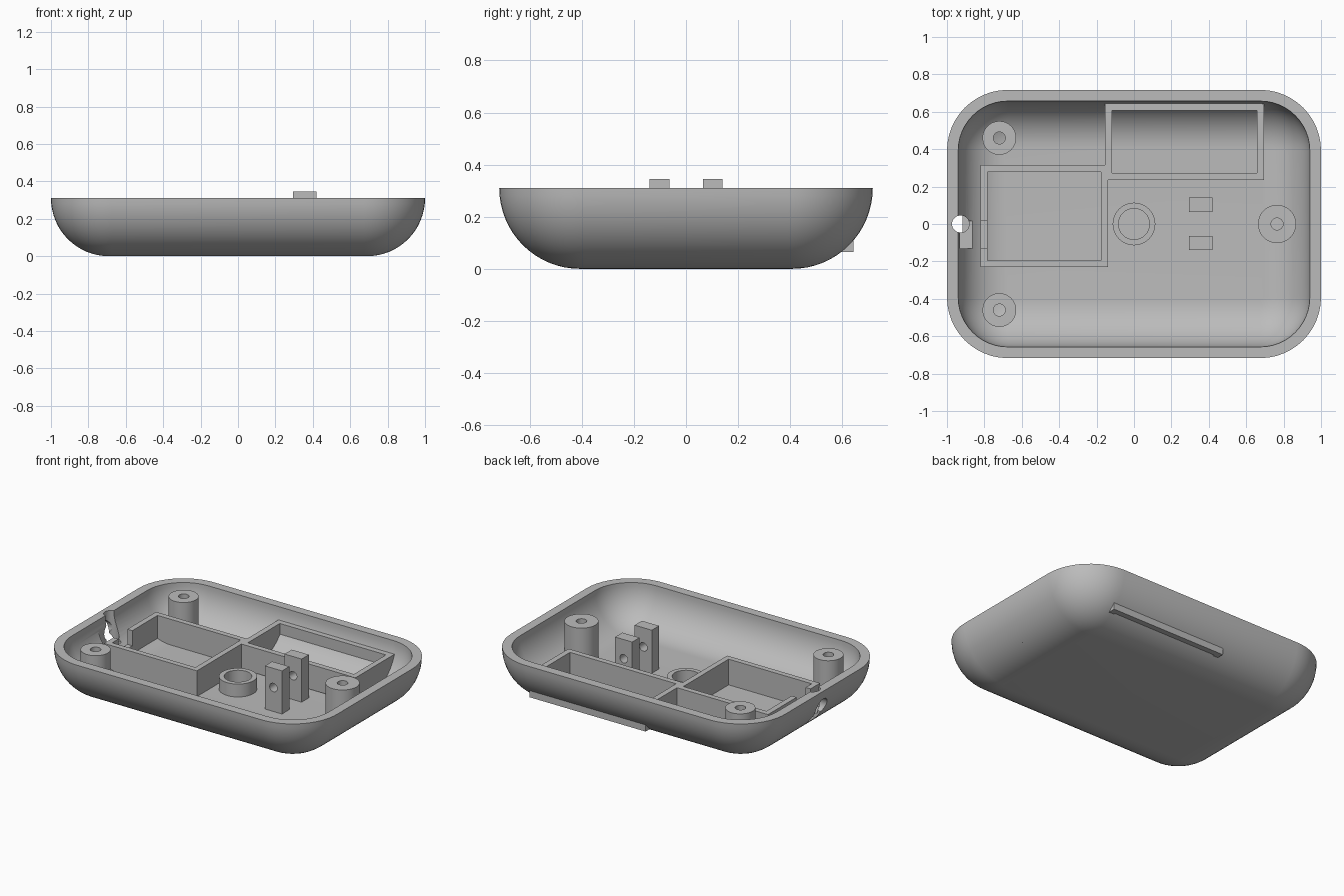
import bpy, bmesh, math
from mathutils import Matrix, Vector

if "Cube" in bpy.data.objects:
    bpy.data.objects.remove(bpy.data.objects["Cube"], do_unlink=True)

grey = bpy.data.materials.new("plain_grey")
grey.use_nodes = True
COLOUR = (0.5, 0.5, 0.5, 1)
grey.diffuse_color = COLOUR
grey.node_tree.nodes["Principled BSDF"].inputs["Base Color"].default_value = COLOUR


def make(name, bm):
    bmesh.ops.recalc_face_normals(bm, faces=bm.faces)
    mesh = bpy.data.meshes.new(name)
    bm.to_mesh(mesh)
    bm.free()
    mesh.materials.append(grey)
    obj = bpy.data.objects.new(name, mesh)
    bpy.context.collection.objects.link(obj)
    return obj


def loft(name, rings, closed=False):
    """Skin a list of equal point rings; cap the ends or close into a loop."""
    bm = bmesh.new()
    loops = [[bm.verts.new(p) for p in ring] for ring in rings]
    n = len(loops[0])
    pairs = list(zip(loops, loops[1:]))
    if closed:
        pairs.append((loops[-1], loops[0]))
    else:
        bm.faces.new(loops[0])
        bm.faces.new(loops[-1])
    for a, b in pairs:
        for i in range(n):
            j = (i + 1) % n
            bm.faces.new((a[i], a[j], b[j], b[i]))
    return make(name, bm)


def box(name, x0, x1, y0, y1, z0, z1):
    return loft(name, [[(x0, y0, z), (x1, y0, z), (x1, y1, z), (x0, y1, z)] for z in (z0, z1)])


def frame(name, x0, x1, y0, y1, wall, z0, z1):
    """Open rectangular wall."""
    rings = []
    for w, z in ((0, z0), (0, z1), (wall, z1), (wall, z0)):
        rings.append([(x0 + w, y0 + w, z), (x1 - w, y0 + w, z),
                      (x1 - w, y1 - w, z), (x0 + w, y1 - w, z)])
    return loft(name, rings, True)


def circle(x, y, z, r, n=48):
    return [(x + r * math.cos(math.tau * i / n), y + r * math.sin(math.tau * i / n), z)
            for i in range(n)]


def tube(name, x, y, outer, inner, z0, z1):
    return loft(name, [circle(x, y, z0, outer), circle(x, y, z1, outer),
                       circle(x, y, z1, inner), circle(x, y, z0, inner)], True)


def rod(name, start, end, r):
    """Solid cylinder between two points."""
    start, end = Vector(start), Vector(end)
    axis = end - start
    bm = bmesh.new()
    bmesh.ops.create_cone(bm, cap_ends=True, segments=32, radius1=r, radius2=r,
                          depth=axis.length,
                          matrix=Matrix.Translation((start + end) / 2)
                          @ axis.to_track_quat('Z', 'Y').to_matrix().to_4x4())
    return make(name, bm)


def cut(obj, cutters):
    for c in cutters:
        mod = obj.modifiers.new("cut", 'BOOLEAN')
        mod.operation, mod.solver, mod.object = 'DIFFERENCE', 'EXACT', c
        c.hide_render = True
    graph = bpy.context.evaluated_depsgraph_get()
    mesh = bpy.data.meshes.new_from_object(obj.evaluated_get(graph))
    obj.modifiers.clear()
    obj.data = mesh


# Tray dimensions
HX, HY, TOP, CORNER, FILLET, WALL = 1.0, 0.717, 0.31, 0.325, 0.31, 0.06


def outline(inset, z, n=12):
    """Rounded rectangle moved inward by inset."""
    pts = []
    for k, (sx, sy) in enumerate(((1, 1), (-1, 1), (-1, -1), (1, -1))):
        for i in range(n + 1):
            a = math.pi / 2 * (k + i / n)
            pts.append((sx * (HX - CORNER) + (CORNER - inset) * math.cos(a),
                        sy * (HY - CORNER) + (CORNER - inset) * math.sin(a), z))
    return pts


# Hollow tray: outside from the base up to the rim, then inside back to the floor
STEPS = 16
angles = [math.pi / 2 * i / STEPS for i in range(STEPS + 1)]
rings = [outline(FILLET * (1 - math.sin(a)), TOP - FILLET * math.cos(a)) for a in angles]
INNER = FILLET - WALL
rings += [outline(WALL + INNER * (1 - math.sin(a)), TOP - INNER * math.cos(a))
          for a in reversed(angles)]
tray = loft("tray", rings)

# Cable opening in the end wall and the slot that leads to it
slot = box("slot_cutter", -0.93, -0.77, -0.13, 0.015, 0.13, 0.4)
drop = rod("drop_cutter", (-0.927, 0, 0.1), (-0.927, 0, 0.4), 0.046)
port = rod("port_cutter", (-1.1, -0.015, 0.2), (-0.88, -0.015, 0.2), 0.055)
cut(tray, [slot, drop, port])

# Two walled compartments
side_bay = frame("side_compartment", -0.82, -0.14, -0.23, 0.315, 0.036, 0.05, 0.23)
cut(side_bay, [slot])
rear_bay = frame("rear_compartment", -0.155, 0.695, 0.235, 0.643, 0.037, 0.065, 0.23)

# Screw posts and centre ring
parts = [tray, side_bay, rear_bay]
for name, x, y, r in (("rear_post", -0.72, 0.46, 0.09), ("front_post", -0.72, -0.46, 0.09),
                      ("end_post", 0.765, 0, 0.102)):
    parts.append(tube(name, x, y, r, 0.032, 0.055, 0.305))
parts.append(tube("centre_ring", 0, 0, 0.114, 0.083, 0.05, 0.145))

# Pair of upright brackets with a pivot hole
pivot = rod("pivot_cutter", (0.357, -0.3, 0.218), (0.357, 0.3, 0.218), 0.028)
for name, y in (("front_bracket", -0.14), ("rear_bracket", 0.065)):
    bracket = box(name, 0.295, 0.42, y, y + 0.076, 0.05, 0.345)
    cut(bracket, [pivot])
    parts.append(bracket)

# Cutters are no longer needed
for c in (slot, drop, port, pivot):
    bpy.data.objects.remove(c, do_unlink=True)

# Smooth curved walls, keep edges sharp
bpy.ops.object.select_all(action='DESELECT')
for p in parts:
    p.select_set(True)
bpy.context.view_layer.objects.active = tray
bpy.ops.object.shade_smooth_by_angle(angle=math.radians(30))
